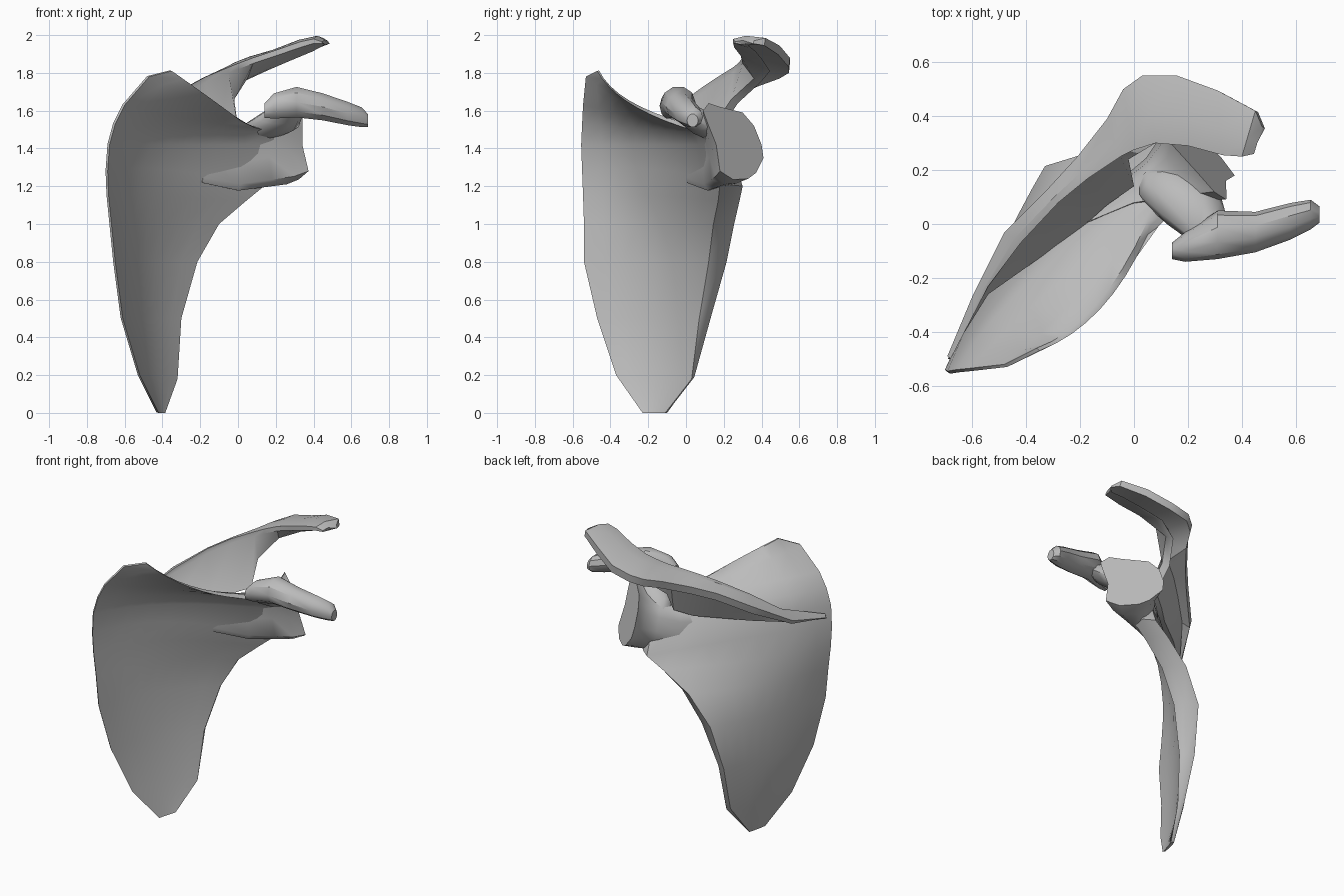
import bpy, bmesh, math
from mathutils import Vector as V

cube = bpy.data.objects.get("Cube")
if cube:
    bpy.data.objects.remove(cube, do_unlink=True)

bone = bpy.data.materials.new("bone_grey")
bone.use_nodes = True
bone.diffuse_color = (0.5, 0.5, 0.5, 1)
bone.node_tree.nodes["Principled BSDF"].inputs["Base Color"].default_value = (0.5, 0.5, 0.5, 1)


def loft(name, rings, angle=35):
    """Skin a list of closed rings with equal point counts and cap both ends."""
    bm = bmesh.new()
    rows = [[bm.verts.new(p) for p in r] for r in rings]
    n = len(rows[0])
    for a, b in zip(rows, rows[1:]):
        for i in range(n):
            j = (i + 1) % n
            bm.faces.new((a[i], a[j], b[j], b[i]))
    bm.faces.new(rows[0])
    bm.faces.new(rows[-1])
    bmesh.ops.triangulate(bm, faces=[f for f in bm.faces if len(f.verts) > 4])
    bmesh.ops.recalc_face_normals(bm, faces=bm.faces)
    me = bpy.data.meshes.new(name)
    bm.to_mesh(me)
    bm.free()
    me.materials.append(bone)
    ob = bpy.data.objects.new(name, me)
    bpy.context.collection.objects.link(ob)
    bpy.ops.object.select_all(action='DESELECT')
    ob.select_set(True)
    bpy.context.view_layer.objects.active = ob
    bpy.ops.object.shade_smooth_by_angle(angle=math.radians(angle))
    return ob


def arc(a, m, b, n):
    """Parabola from a through m to b."""
    out = []
    for i in range(n + 1):
        t = i / n
        out.append(a * (2 * (t - .5) * (t - 1)) + m * (4 * t * (1 - t)) + b * (2 * t * (t - .5)))
    return out


# Blade: each row is medial edge, middle, lateral front edge, lateral back edge
blade_rows = [
    [(-.42, -.23, 0), (-.405, -.17, 0), (-.385, -.11, 0), (-.40, -.10, 0)],
    [(-.52, -.37, .2), (-.455, -.16, .2), (-.32, .03, .18), (-.36, .045, .2)],
    [(-.61, -.47, .5), (-.49, -.165, .5), (-.30, .07, .5), (-.37, .13, .5)],
    [(-.65, -.54, .8), (-.50, -.16, .8), (-.215, .12, .8), (-.33, .215, .8)],
    [(-.67, -.54, 1.0), (-.48, -.16, 1.0), (-.10, .145, 1.0), (-.20, .255, 1.0)],
    [(-.685, -.545, 1.15), (-.445, -.16, 1.15), (.04, .17, 1.12), (-.03, .285, 1.13)],
    [(-.69, -.55, 1.28), (-.40, -.16, 1.29), (.15, .18, 1.21), (.08, .30, 1.2)],
    [(-.68, -.555, 1.42), (-.36, -.16, 1.42), (.20, .13, 1.42), (.08, .22, 1.43)],
    [(-.65, -.55, 1.53), (-.33, -.19, 1.5), (.18, .07, 1.49), (.10, .13, 1.5)],
    [(-.60, -.545, 1.63), (-.27, -.235, 1.56), (.13, .03, 1.5), (.08, .08, 1.51)],
    [(-.47, -.53, 1.78), (-.20, -.29, 1.62), (.09, -.01, 1.51), (.07, .04, 1.52)],
    [(-.35, -.47, 1.81), (-.125, -.315, 1.65), (.05, -.04, 1.52), (.05, .01, 1.53)],
]
rings = []
for row in blade_rows:
    m, c, f, b = map(V, row)
    off = V((-.016, .014, .004))
    front = arc(m, c, f, 8)
    back = arc(m + off * .7, c + off, b, 8)
    border = f.lerp(b, .45) + V(((b - f).length * .15, (b - f).length * .15, 0))
    rings.append(front + [border] + back[::-1])
loft("blade", rings, 45)

# Socket and neck: a tilted oval face that flattens as it runs into the blade
socket = [(.09, 1.60), (.12, 1.64), (.18, 1.62), (.30, 1.59), (.36, 1.52), (.40, 1.42), (.41, 1.35),
          (.37, 1.27), (.33, 1.24), (.25, 1.235), (.18, 1.28), (.16, 1.42), (.12, 1.52)]
face = [V((.565 - .38 * (z - 1.25) - y, y, z)) for y, z in socket]
mid = sum(face, V()) / len(face)


def section(center, wide, tall):
    return [V(center) + V(((p.x - mid.x) * wide, (p.y - mid.y) * wide, (p.z - mid.z) * tall)) for p in face]


loft("socket_neck", [face, section((.20, .21, 1.40), .74, .93), section((.115, .17, 1.37), .5, .85),
                     section((-.02, .115, 1.34), .28, .8), section((-.19, .005, 1.34), .03, .6)], 45)

# Hooked process: a forearm of oval sections along x, on a short broad base
turns = [math.tau * i / 10 for i in range(10)]
arm = [(.14, -.10, 1.60, .03, .04), (.19, -.085, 1.625, .055, .07), (.31, -.04, 1.645, .09, .085),
       (.45, -.03, 1.62, .075, .075), (.58, .01, 1.585, .068, .065), (.655, .035, 1.565, .055, .055),
       (.688, .035, 1.548, .03, .035)]
loft("hook_arm", [[V((x, y + hy * math.cos(t), z + hz * math.sin(t))) for t in turns]
                  for x, y, z, hy, hz in arm])
base = [(.12, .16, 1.47, .10, .05), (.17, .11, 1.515, .15, .075), (.22, .04, 1.565, .12, .07),
        (.27, -.04, 1.63, .07, .045)]
loft("hook_base", [[V((x + hx * math.cos(t), y + hy * math.sin(t), z + .5 * hy * math.sin(t))) for t in turns]
                   for x, y, z, hx, hy in base], 50)

# Spine ridge and shoulder tip: front crest, back crest, foot of the wall
ridge = [
    [(-.68, -.50, 1.38), (-.692, -.49, 1.36), (-.69, -.50, 1.35)],
    [(-.54, -.23, 1.48), (-.60, -.27, 1.40), (-.54, -.26, 1.40)],
    [(-.42, -.07, 1.61), (-.48, -.03, 1.55), (-.37, -.14, 1.43)],
    [(-.28, .08, 1.72), (-.32, .13, 1.66), (-.20, -.02, 1.45)],
    [(-.17, .17, 1.78), (-.21, .25, 1.72), (-.10, .07, 1.47)],
    [(-.05, .25, 1.83), (-.10, .39, 1.78), (.0, .14, 1.51)],
    [(.00, .275, 1.85), (-.04, .50, 1.82), (-.02, .24, 1.66)],
    [(.08, .30, 1.88), (.03, .55, 1.85), (.05, .36, 1.77)],
    [(.20, .29, 1.92), (.16, .55, 1.88), (.18, .41, 1.83)],
    [(.33, .255, 1.965), (.31, .495, 1.945), (.32, .37, 1.89)],
    [(.40, .25, 1.98), (.45, .42, 1.985), (.42, .34, 1.93)],
    [(.445, .26, 1.965), (.475, .36, 1.97), (.46, .32, 1.95)],
]
rings = []
for i, row in enumerate(ridge):
    f, b, foot = map(V, row)
    k = min(1, i / 2, (len(ridge) - 1 - i) / 2 + .3)      # thin the two ends
    crown = f.lerp(b, .4) + V((0, 0, .018 * k))
    lip = b - V((-.01, .005, .05 * k))
    web = f.lerp(foot, .4) + V((-.03, .04, -.01)) * k
    heel = foot + V((-.03, .035, -.02)) * k
    under = f - V((0, 0, .03 * k))
    rings.append([f, crown, b, lip, web, heel, foot, under])
loft("spine_ridge", rings)
